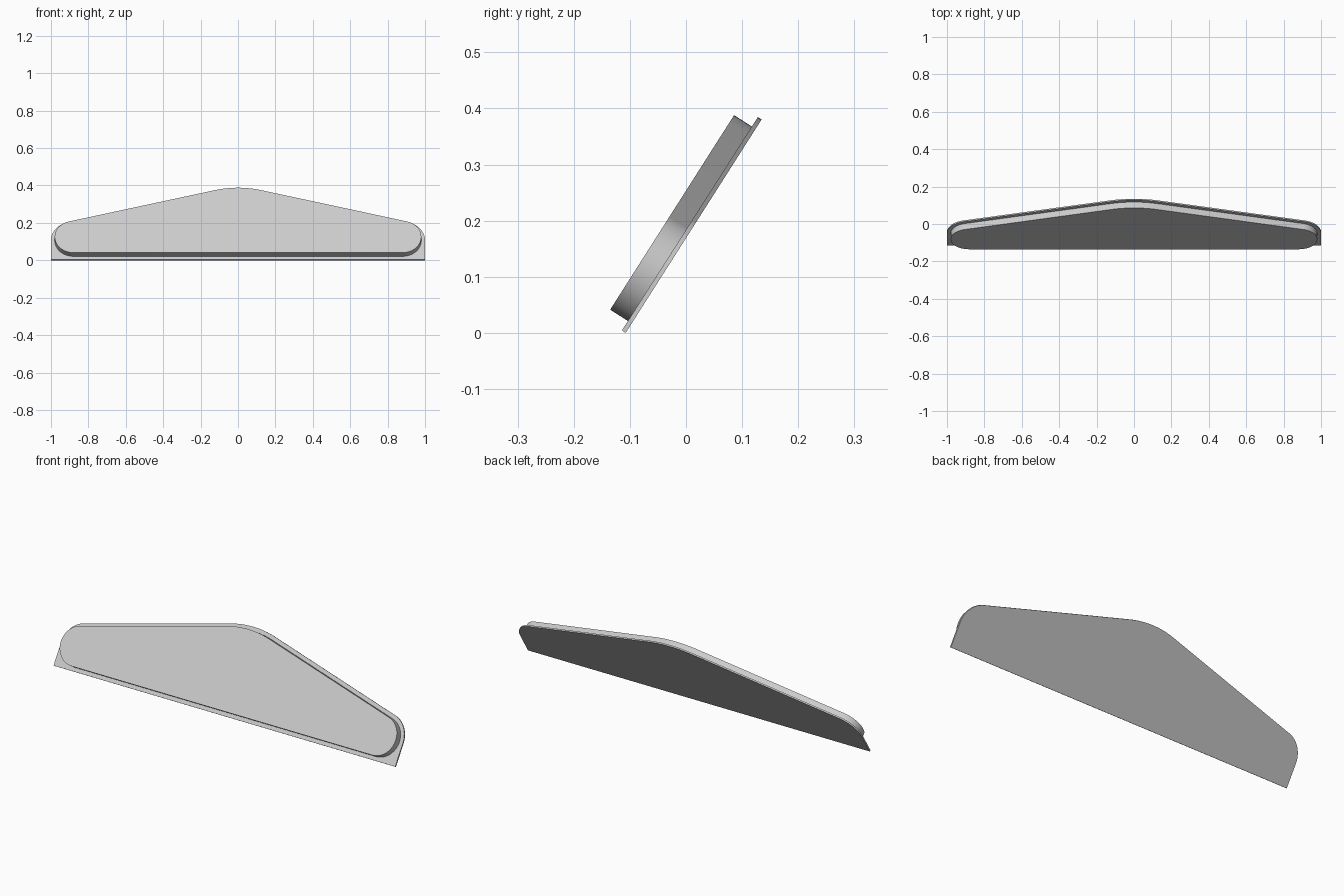
import bpy, bmesh, math

if "Cube" in bpy.data.objects:
    bpy.data.objects.remove(bpy.data.objects["Cube"])

TILT = math.radians(57.5)
BASE = (0, -0.1075, 0)


def arc(cx, cy, r, a0, a1, n):
    return [(cx + r * math.cos(math.radians(a0 + (a1 - a0) * i / n)),
             cy + r * math.sin(math.radians(a0 + (a1 - a0) * i / n))) for i in range(n + 1)]


def outline(grow, round_bottom):
    # right half from bottom to peak, then mirrored
    slope = 14.27
    r = 0.1 + grow
    if round_bottom:
        half = arc(0.88, 0.12, r, -90, 0, 16)[:-1]
    else:
        half = [(0.88 + r, 0.0)]
    half += arc(0.88, 0.12, r, 0, 90 - slope, 14)
    half += arc(0, -0.069, 0.5 + grow, 90 - slope, 90, 10)
    return half + [(-x, y) for x, y in reversed(half[:-1])]


def slab(name, pts, low, high):
    bm = bmesh.new()
    face = bm.faces.new([bm.verts.new((x, y, low)) for x, y in pts])
    ext = bmesh.ops.extrude_face_region(bm, geom=[face], use_keep_orig=True)
    for v in ext["geom"]:
        if isinstance(v, bmesh.types.BMVert):
            v.co.z = high
    bmesh.ops.recalc_face_normals(bm, faces=bm.faces)
    mesh = bpy.data.meshes.new(name)
    bm.to_mesh(mesh)
    bm.free()
    ob = bpy.data.objects.new(name, mesh)
    bpy.context.collection.objects.link(ob)
    ob.location = BASE
    ob.rotation_euler = (TILT, 0, 0)
    bpy.ops.object.select_all(action='DESELECT')
    ob.select_set(True)
    bpy.context.view_layer.objects.active = ob
    bpy.ops.object.shade_smooth_by_angle(angle=math.radians(30))
    return ob


# thin back plate with square bottom corners
slab("back_plate", outline(0.02, False), 0.0, 0.008)
# thicker raised panel, inset and fully rounded
slab("raised_panel", outline(0.0, True), 0.008, 0.0455)
